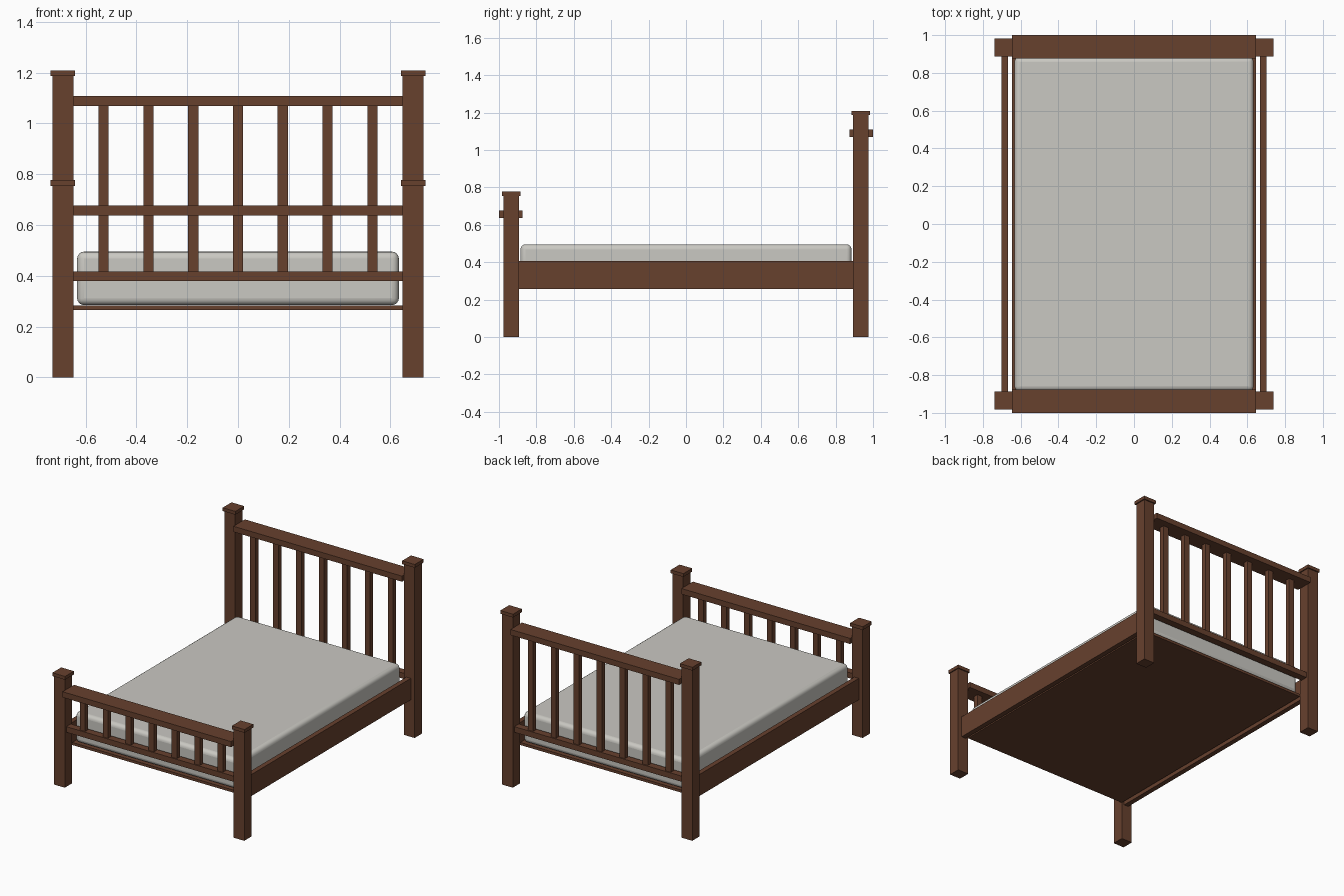
import bpy
import bmesh

default = bpy.data.objects.get("Cube")
if default:
    bpy.data.objects.remove(default, do_unlink=True)


def material(name, color):
    mat = bpy.data.materials.new(name)
    mat.use_nodes = True
    mat.diffuse_color = color
    bsdf = next(n for n in mat.node_tree.nodes if n.type == 'BSDF_PRINCIPLED')
    bsdf.inputs["Base Color"].default_value = color
    bsdf.inputs["Roughness"].default_value = 0.7
    return mat


wood = material("dark_brown_wood", (0.135, 0.052, 0.027, 1))
fabric = material("pale_grey_fabric", (0.59, 0.58, 0.54, 1))


def box(name, center, size, mat=wood):
    """Box with the given centre and full size."""
    mesh = bpy.data.meshes.new(name)
    bm = bmesh.new()
    bmesh.ops.create_cube(bm, size=1)
    for v in bm.verts:
        v.co = [c + p * s for c, p, s in zip(center, v.co, size)]
    bm.to_mesh(mesh)
    bm.free()
    mesh.materials.append(mat)
    obj = bpy.data.objects.new(name, mesh)
    bpy.context.collection.objects.link(obj)
    return obj


POST_X, POST_Y = 0.689, 0.934
POST, CAP = 0.083, 0.097
RAIL_LEN = 1.294
LOW_BOTTOM, LOW_TOP = 0.379, 0.418


def end_frame(name, y, post_top, rail_z):
    """Two capped posts, two rails and a row of slats."""
    for side, x in (("right", -POST_X), ("left", POST_X)):
        box(f"{name}_{side}_post", (x, y, post_top / 2), (POST, 0.081, post_top))
        box(f"{name}_{side}_post_cap", (x, y, post_top + 0.0115), (CAP, CAP, 0.023))

    # Wide top rail overhangs the posts; the lower rail is slimmer
    top_y = 0.9375 if y > 0 else -0.9375
    box(f"{name}_top_rail", (0, top_y, rail_z), (RAIL_LEN, 0.125, 0.039))
    box(f"{name}_lower_rail", (0, y, (LOW_BOTTOM + LOW_TOP) / 2),
        (RAIL_LEN, 0.05, LOW_TOP - LOW_BOTTOM))

    slat_top = rail_z - 0.0195
    for i in range(-3, 4):
        box(f"{name}_slat_{i + 4}", (i * 0.1763, y, (LOW_TOP + slat_top) / 2),
            (0.04, 0.034, slat_top - LOW_TOP))


end_frame("headboard", POST_Y, 1.186, 1.0885)
end_frame("footboard", -POST_Y, 0.754, 0.6565)

# Side rails and base board
for side, x in (("right", -0.684), ("left", 0.684)):
    box(f"{side}_side_rail", (x, 0, 0.3315), (0.034, 1.788, 0.149))
box("base_board", (0, 0, 0.275), (RAIL_LEN, 1.788, 0.018))

# Rounded mattress
mattress = box("mattress", (0, 0, 0.39), (1.266, 1.77, 0.21), fabric)
bevel = mattress.modifiers.new("rounded_edges", 'BEVEL')
bevel.width = 0.027
bevel.segments = 4
bpy.context.view_layer.objects.active = mattress
mattress.select_set(True)
bpy.ops.object.shade_smooth_by_angle()
